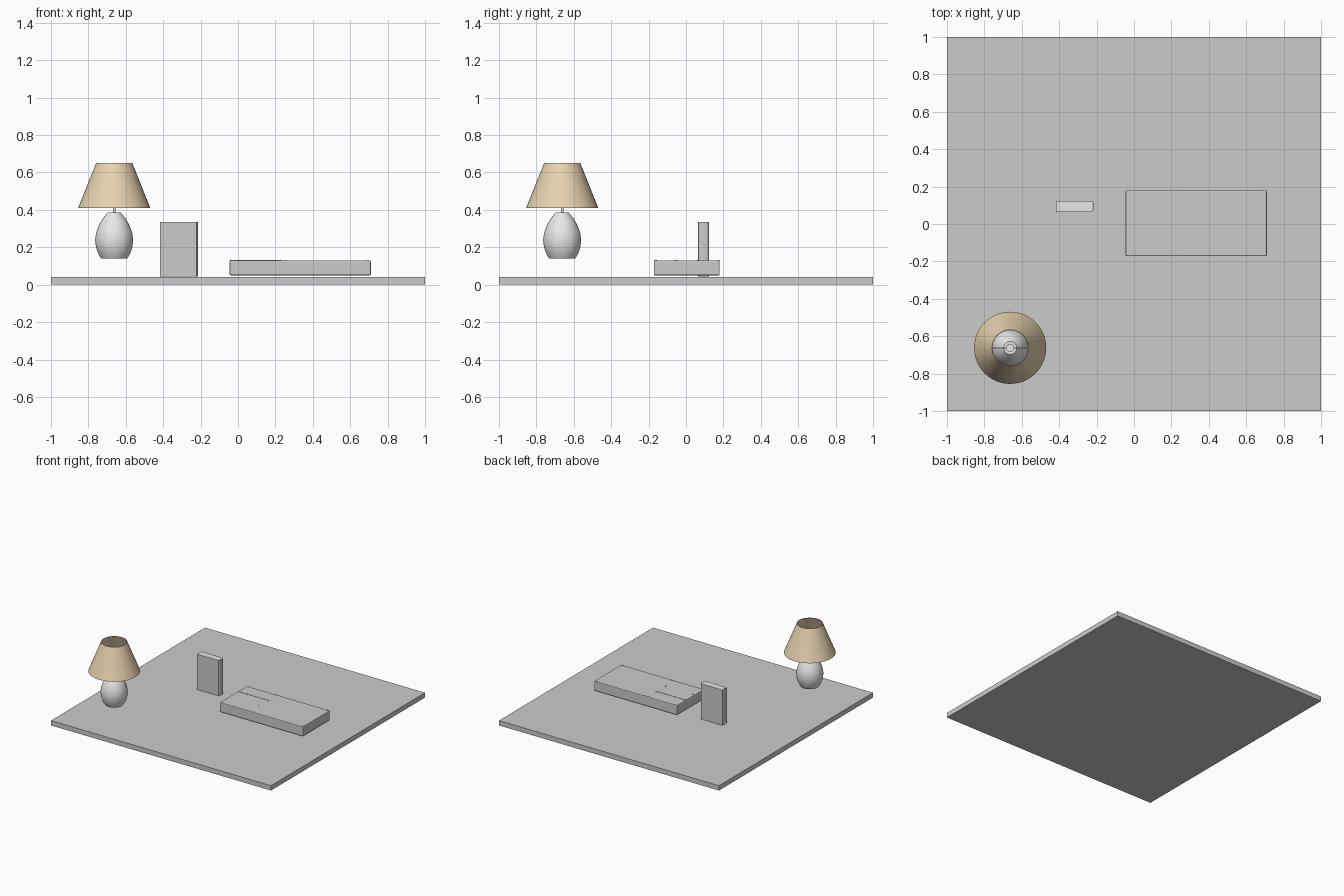
import bpy, bmesh, math
from mathutils import Vector

if "Cube" in bpy.data.objects:
    bpy.data.objects.remove(bpy.data.objects["Cube"])


def material(name, rgb):
    m = bpy.data.materials.new(name)
    m.diffuse_color = (*rgb, 1)
    m.use_nodes = True
    m.node_tree.nodes["Principled BSDF"].inputs["Base Color"].default_value = m.diffuse_color
    return m


GREY = material("plain grey", (0.6, 0.6, 0.6))
WHITE = material("pale ceramic", (0.8, 0.8, 0.8))
CLOTH = material("tan cloth", (0.8, 0.65, 0.43))


def finish(name, bm, mat, smooth=False):
    mesh = bpy.data.meshes.new(name)
    bm.to_mesh(mesh)
    bm.free()
    obj = bpy.data.objects.new(name, mesh)
    bpy.context.collection.objects.link(obj)
    mesh.materials.append(mat)
    if smooth:
        bpy.context.view_layer.objects.active = obj
        obj.select_set(True)
        bpy.ops.object.shade_smooth_by_angle(angle=math.radians(40))
        obj.select_set(False)
    return obj


def box(name, lo, hi, mat, bevel=0.0):
    bm = bmesh.new()
    bmesh.ops.create_cube(bm, size=1)
    lo, hi = Vector(lo), Vector(hi)
    for v in bm.verts:
        v.co = Vector(((lo[i] + hi[i]) / 2 + v.co[i] * (hi[i] - lo[i]) for i in range(3)))
    if bevel:
        bmesh.ops.bevel(bm, geom=bm.edges[:], offset=bevel, segments=2, profile=0.5, affect='EDGES')
    return finish(name, bm, mat)


def lathe(name, profile, centre, mat, steps=48):
    """Revolve (radius, height) points around a vertical axis."""
    bm = bmesh.new()
    verts = [bm.verts.new((r, 0, z)) for r, z in profile]
    edges = [bm.edges.new(p) for p in zip(verts, verts[1:])]
    bmesh.ops.spin(bm, geom=verts + edges, cent=(0, 0, 0), axis=(0, 0, 1),
                   angle=math.tau, steps=steps, use_duplicate=False)
    bmesh.ops.remove_doubles(bm, verts=bm.verts[:], dist=1e-5)
    bmesh.ops.recalc_face_normals(bm, faces=bm.faces[:])
    bmesh.ops.translate(bm, verts=bm.verts[:], vec=(*centre, 0))
    return finish(name, bm, mat, True)


# Square table slab
box("table_slab", (-1, -1, 0), (1, 1, 0.04), GREY)

# Lamp: ceramic body, rod, spider bar and open tapered shade
LAMP = (-0.662, -0.662)
lathe("lamp_body", [(0, 0.14), (0.07, 0.14), (0.085, 0.165), (0.097, 0.2), (0.102, 0.24),
                    (0.096, 0.28), (0.081, 0.32), (0.06, 0.355), (0.035, 0.385), (0, 0.385)],
      LAMP, WHITE)
lathe("lamp_rod", [(0, 0.38), (0.007, 0.38), (0.007, 0.44), (0, 0.44)], LAMP, WHITE, 16)
lathe("lamp_socket", [(0, 0.44), (0.022, 0.44), (0.022, 0.48), (0.015, 0.48), (0, 0.48)], LAMP, WHITE, 24)
box("shade_bar", (LAMP[0] - 0.17, LAMP[1] - 0.003, 0.45), (LAMP[0] + 0.17, LAMP[1] + 0.003, 0.456), WHITE)
lathe("lamp_shade", [(0.193, 0.41), (0.097, 0.65), (0.094, 0.65), (0.19, 0.41), (0.193, 0.41)], LAMP, CLOTH)

# Upright book: page block, two covers and a rounded spine
box("book_pages", (-0.415, 0.068, 0.048), (-0.225, 0.12, 0.335), WHITE)
for name, y in (("book_front_cover", 0.065), ("book_back_cover", 0.12)):
    box(name, (-0.416, y, 0.044), (-0.222, y + 0.003, 0.334), GREY)
box("book_fore_edge", (-0.417, 0.067, 0.044), (-0.415, 0.121, 0.334), GREY)
bm = bmesh.new()
ends = []
for z in (0.044, 0.334):
    ring = []
    for i in range(9):
        t = math.pi * (i / 8 - 0.5)
        ring.append(bm.verts.new((-0.225 + 0.01 * math.cos(t), 0.094 + 0.029 * math.sin(t), z)))
    ends.append(ring)
    bm.faces.new(ring)
for i in range(9):
    j = (i + 1) % 9
    bm.faces.new((ends[0][i], ends[0][j], ends[1][j], ends[1][i]))
bmesh.ops.recalc_face_normals(bm, faces=bm.faces[:])
finish("book_spine", bm, GREY, True)

# Low case with softened edges
box("case_body", (-0.045, -0.172, 0.05), (0.71, 0.18, 0.13), GREY, 0.006)

# Raised divider strip and small studs at the panel corners
box("divider_strip", (-0.042, 0.06, 0.128), (0.235, 0.067, 0.132), GREY)
left = [(x, y) for x in (-0.025, 0.22) for y in (0.173, 0.064, -0.052, -0.162)]
right = [(x, y) for x in (0.252, 0.692) for y in (0.173, -0.162)]
for i, (x, y) in enumerate(left + right):
    lathe(f"stud_{i + 1}", [(0, 0.128), (0.006, 0.128), (0.006, 0.132), (0, 0.132)], (x, y), GREY, 10)
